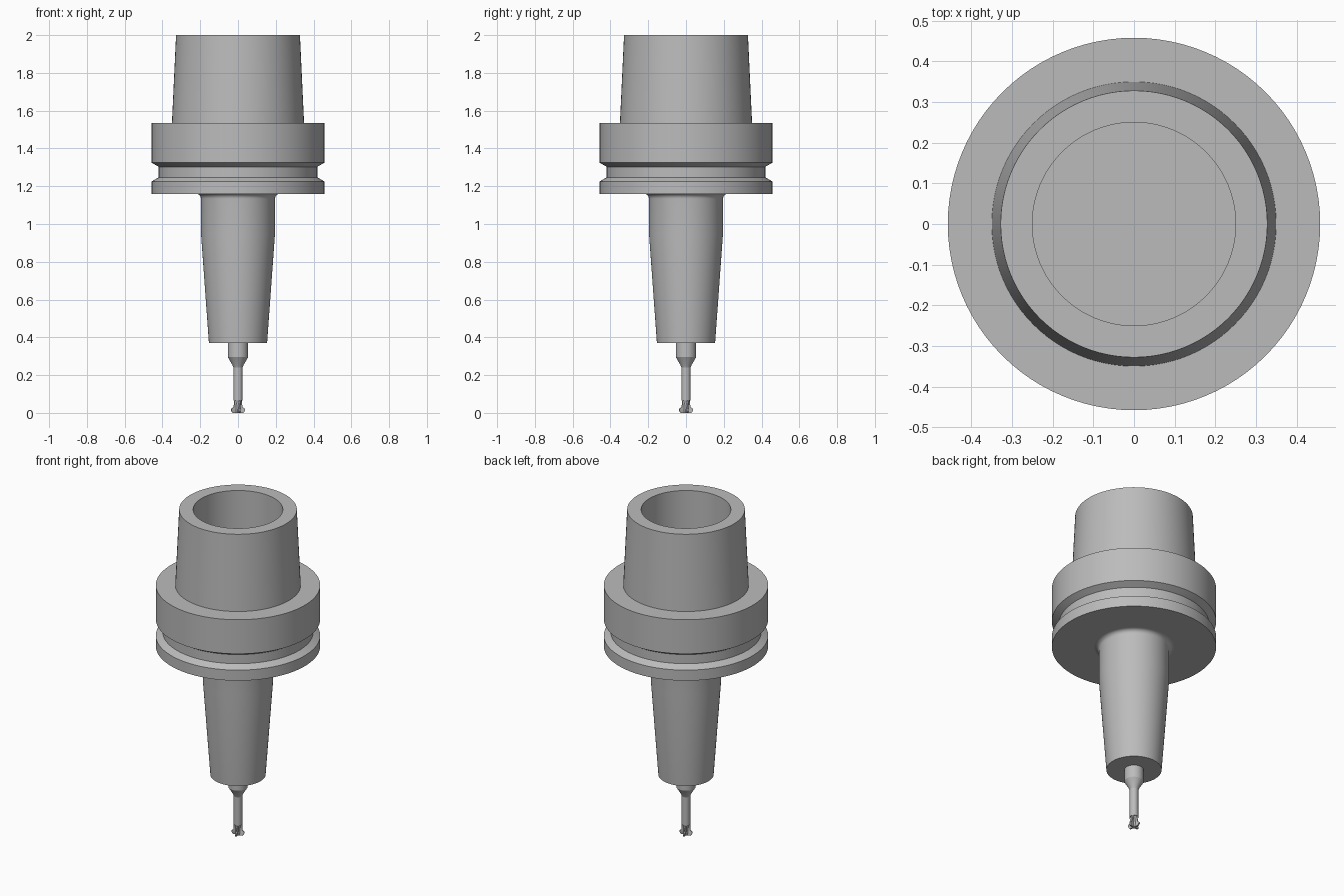
import bpy, bmesh, math

cube = bpy.data.objects.get("Cube")
if cube:
    bpy.data.objects.remove(cube)

steel = bpy.data.materials.new("grey steel")
steel.use_nodes = True
colour = (0.5, 0.5, 0.5, 1)
steel.diffuse_color = colour
steel.node_tree.nodes["Principled BSDF"].inputs["Base Color"].default_value = colour


def finish(name, bm):
    bmesh.ops.recalc_face_normals(bm, faces=bm.faces)
    mesh = bpy.data.meshes.new(name)
    bm.to_mesh(mesh)
    bm.free()
    mesh.materials.append(steel)
    obj = bpy.data.objects.new(name, mesh)
    bpy.context.collection.objects.link(obj)
    bpy.ops.object.select_all(action="DESELECT")
    obj.select_set(True)
    bpy.context.view_layer.objects.active = obj
    bpy.ops.object.shade_smooth_by_angle(angle=math.radians(20))
    return obj


def bridge_rings(bm, rings):
    """Skin consecutive rings of vertices."""
    for low, high in zip(rings, rings[1:]):
        for i in range(len(low)):
            j = (i + 1) % len(low)
            bm.faces.new((low[i], low[j], high[j], high[i]))


def lathe(name, profile, sides=96):
    """Revolve (radius, z) points about z and cap both ends."""
    bm = bmesh.new()
    rings = []
    for r, z in profile:
        angles = [math.tau * i / sides for i in range(sides)]
        rings.append([bm.verts.new((r * math.cos(a), r * math.sin(a), z)) for a in angles])
    bridge_rings(bm, rings)
    bm.faces.new(rings[0])
    bm.faces.new(rings[-1])
    return finish(name, bm)


# Hollow taper with its blind bore
lathe("hollow_taper", [(0.35, 1.53), (0.328, 2), (0.25, 2), (0.25, 1.5)])

# Flange with the gripper groove
lathe("flange", [(0.458, 1.16), (0.458, 1.225), (0.42, 1.247), (0.42, 1.303),
                 (0.458, 1.325), (0.458, 1.535)])

# Tapered chuck body with a fillet under the flange
fillet = [(0.222 - 0.026 * math.sin(a), 1.134 + 0.026 * (1 - math.cos(a)))
          for a in (math.pi / 2 * i / 6 for i in range(7))]
fillet = [(0.222 - 0.026 * math.cos(a), 1.134 + 0.026 * math.sin(a))
          for a in (math.pi / 2 * i / 6 for i in range(7))]
lathe("chuck_body", [(0.154, 0.37), (0.196, 0.95)] + fillet)

# Cutter shank, cone and slim neck
lathe("cutter_shank", [(0.024, 0.065), (0.024, 0.24), (0.03, 0.255), (0.054, 0.295),
                       (0.054, 0.375)], 48)


# Twisted cutting head: teeth flare out at the tip
def cutting_head(teeth=4, steps=6):
    bm = bmesh.new()
    rings = []
    levels = [(0.024, 0.022, 0.07), (0.024, 0.015, 0.055), (0.024, 0.014, 0.03),
              (0.037, 0.014, 0.022), (0.037, 0.014, 0.012), (0.03, 0.012, 0)]
    for outer, inner, z in levels:
        ring = []
        for i in range(teeth * steps):
            phase = (i % steps) / steps
            r = outer if phase < 0.3 else inner
            a = math.tau * i / (teeth * steps) + z * 8
            ring.append(bm.verts.new((r * math.cos(a), r * math.sin(a), z)))
        rings.append(ring)
    bridge_rings(bm, rings)
    bm.faces.new(rings[0])
    bm.faces.new(rings[-1])
    return finish("cutting_head", bm)


cutting_head()
